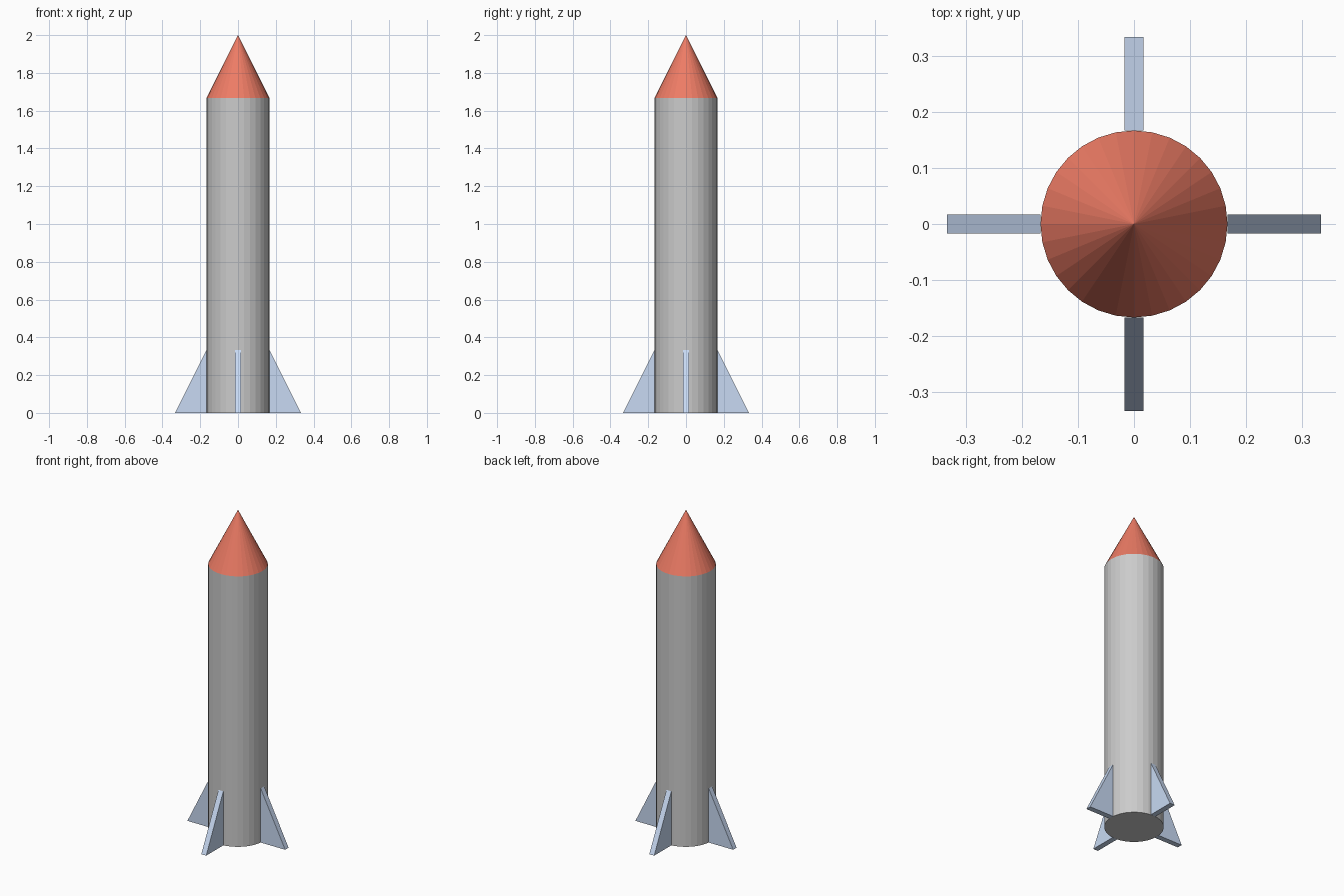
import bpy, bmesh, math
from mathutils import Matrix

if "Cube" in bpy.data.objects:
    bpy.data.objects.remove(bpy.data.objects["Cube"])

R = 1 / 6          # body radius
BODY_H = 5 / 3     # body height
NOSE_H = 1 / 3     # nose cone height
FIN_T = 1 / 30     # fin thickness


def material(name, color):
    mat = bpy.data.materials.new(name)
    mat.diffuse_color = color
    mat.use_nodes = True
    mat.node_tree.nodes["Principled BSDF"].inputs["Base Color"].default_value = mat.diffuse_color
    return mat


# Body tube
bpy.ops.mesh.primitive_cylinder_add(vertices=32, radius=R, depth=BODY_H,
                                    location=(0, 0, BODY_H / 2))
bpy.context.object.name = "body"

# Nose cone
bpy.ops.mesh.primitive_cone_add(vertices=32, radius1=R, radius2=0, depth=NOSE_H,
                                location=(0, 0, BODY_H + NOSE_H / 2))
nose = bpy.context.object
nose.name = "nose_cone"
nose.data.materials.append(material("red", (0.85, 0.2, 0.13, 1)))

# Fin: triangular profile extruded to a thin slab
bm = bmesh.new()
profile = [(R, 0), (2 * R, 0), (R, 2 * R)]
face = bm.faces.new([bm.verts.new((x, -FIN_T / 2, z)) for x, z in profile])
ext = bmesh.ops.extrude_face_region(bm, geom=[face])
bmesh.ops.translate(bm, vec=(0, FIN_T, 0),
                    verts=[g for g in ext["geom"] if isinstance(g, bmesh.types.BMVert)])
bmesh.ops.recalc_face_normals(bm, faces=bm.faces)
fin_mesh = bpy.data.meshes.new("fin")
bm.to_mesh(fin_mesh)
bm.free()
fin_mesh.materials.append(material("blue", (0.58, 0.7, 0.9, 1)))

# Four fins around the base
for i, side in enumerate(("right", "back", "left", "front")):
    fin = bpy.data.objects.new(side + "_fin", fin_mesh)
    fin.matrix_world = Matrix.Rotation(i * math.pi / 2, 4, 'Z')
    bpy.context.collection.objects.link(fin)
